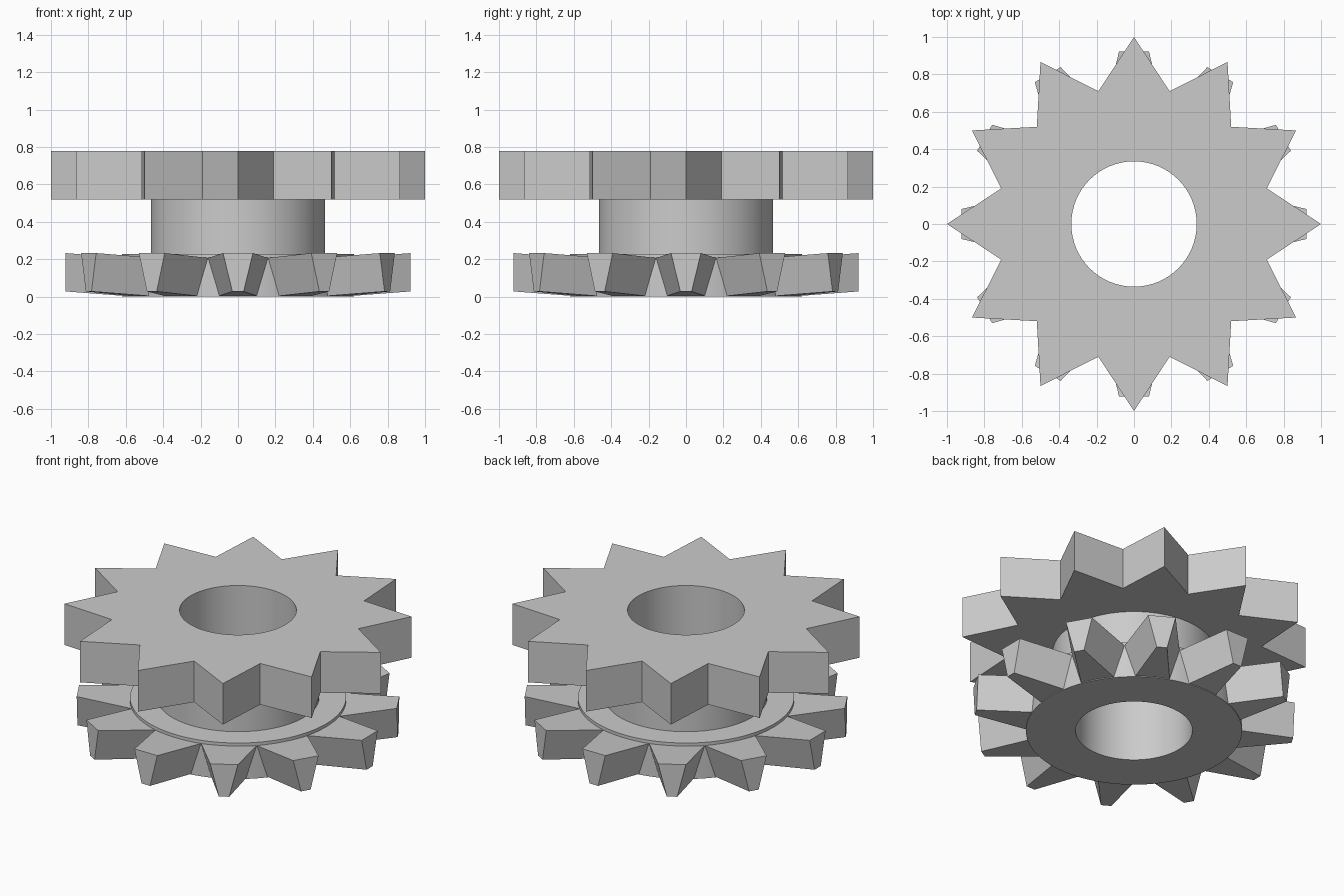
import bpy, bmesh
from math import cos, sin, pi, tau
from mathutils import Matrix, Vector

cube = bpy.data.objects.get("Cube")
if cube:
    bpy.data.objects.remove(cube, do_unlink=True)

TEETH = 12
SEGMENTS = 96
BORE, HUB, DISC = 0.335, 0.466, 0.62
DISC_TOP, STAR_BOTTOM, STAR_TOP = 0.228, 0.52, 0.78

grey = bpy.data.materials.new("plain grey")
grey.use_nodes = True
grey.diffuse_color = (0.6, 0.6, 0.6, 1)
grey.node_tree.nodes["Principled BSDF"].inputs["Base Color"].default_value = (0.6, 0.6, 0.6, 1)


def finish(name, bm, smooth):
    bmesh.ops.recalc_face_normals(bm, faces=bm.faces)
    mesh = bpy.data.meshes.new(name)
    bm.to_mesh(mesh)
    bm.free()
    mesh.materials.append(grey)
    obj = bpy.data.objects.new(name, mesh)
    bpy.context.collection.objects.link(obj)
    if smooth:
        bpy.ops.object.select_all(action="DESELECT")
        obj.select_set(True)
        bpy.context.view_layer.objects.active = obj
        bpy.ops.object.shade_smooth_by_angle(angle=pi / 9)
    return obj


def circle(radius):
    return [Vector((radius * cos(tau * i / SEGMENTS), radius * sin(tau * i / SEGMENTS), 0))
            for i in range(SEGMENTS)]


def star(tip, valley):
    """Star outline, each straight flank split to match the bore segments."""
    corners = [Vector((cos(pi * i / TEETH), sin(pi * i / TEETH), 0)) * (valley if i % 2 else tip)
               for i in range(2 * TEETH)]
    steps = SEGMENTS // len(corners)
    return [corners[i].lerp(corners[(i + 1) % len(corners)], k / steps)
            for i in range(len(corners)) for k in range(steps)]


def ring_solid(name, outline, bottom, top):
    """Extruded outline with the round bore through it."""
    bm = bmesh.new()
    loops = [(circle(BORE), bottom), (outline, bottom), (outline, top), (circle(BORE), top)]
    rings = [[bm.verts.new((p.x, p.y, z)) for p in pts] for pts, z in loops]
    for r, ring in enumerate(rings):
        following = rings[(r + 1) % len(rings)]
        for i in range(SEGMENTS):
            j = (i + 1) % SEGMENTS
            bm.faces.new((ring[i], ring[j], following[j], following[i]))
    return finish(name, bm, True)


# Lower disc, hub and upper star wheel share one bore
ring_solid("lower_disc", circle(DISC), 0, DISC_TOP)
ring_solid("hub", circle(HUB), DISC_TOP, STAR_BOTTOM)
ring_solid("star_wheel", star(1, 0.735), STAR_BOTTOM, STAR_TOP)

# Tapered teeth around the lower disc: (half width, distance, height)
root_and_tip = [(0.1, 0.61, 0.004), (0.16, 0.598, 0.207),
                (0.03, 0.922, 0.028), (0.08, 0.922, 0.233)]
bm = bmesh.new()
for n in range(TEETH):
    turn = Matrix.Rotation(tau * n / TEETH, 3, "Z")
    a, b, c, d = [[bm.verts.new(turn @ Vector((side * w, y, z))) for side in (-1, 1)]
                  for w, y, z in root_and_tip]
    for lower, upper in ((a, b), (b, d), (d, c), (c, a)):
        bm.faces.new((lower[0], lower[1], upper[1], upper[0]))
    for s in (0, 1):
        bm.faces.new((a[s], b[s], d[s], c[s]))
finish("lower_teeth", bm, False)
